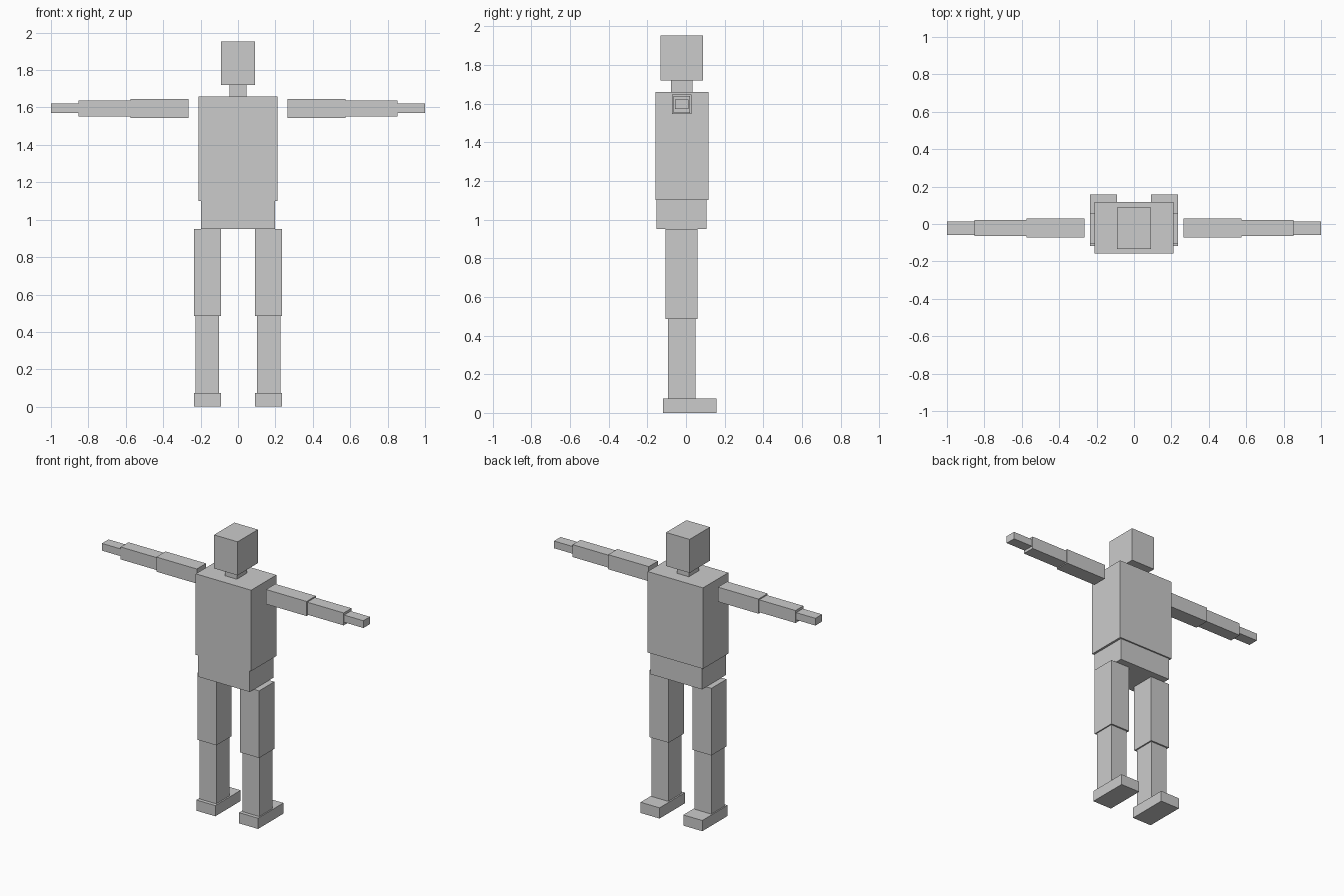
import bpy


def box(name, x, y, z):
    """Box from (min, max) extents on each axis."""
    ext = (x, y, z)
    bpy.ops.mesh.primitive_cube_add(size=1, location=[(a + b) / 2 for a, b in ext])
    ob = bpy.context.object
    ob.name = name
    ob.scale = [b - a for a, b in ext]
    bpy.ops.object.transform_apply(location=False, rotation=False, scale=True)
    return ob


# Central body
box("head", (-0.09, 0.09), (-0.133, 0.089), (1.72, 1.952))
box("neck", (-0.045, 0.045), (-0.077, 0.033), (1.66, 1.72))
box("torso", (-0.212, 0.212), (-0.159, 0.117), (1.10, 1.66))
box("hips", (-0.197, 0.197), (-0.153, 0.107), (0.95, 1.10))

# Limbs, as extents on the +x side
limbs = {
    "upper_arm": ((0.265, 0.575), (-0.072, 0.029), (1.545, 1.646)),
    "forearm": ((0.575, 0.853), (-0.064, 0.021), (1.552, 1.638)),
    "hand": ((0.853, 1.0), (-0.058, 0.014), (1.571, 1.621)),
    "thigh": ((0.091, 0.236), (-0.106, 0.06), (0.486, 0.95)),
    "shin": ((0.101, 0.228), (-0.093, 0.049), (0.074, 0.486)),
    "foot": ((0.091, 0.236), (-0.118, 0.159), (0.0, 0.074)),
}
for name, (x, y, z) in limbs.items():
    box("right_side_" + name, x, y, z)
    box("left_side_" + name, (-x[1], -x[0]), y, z)
